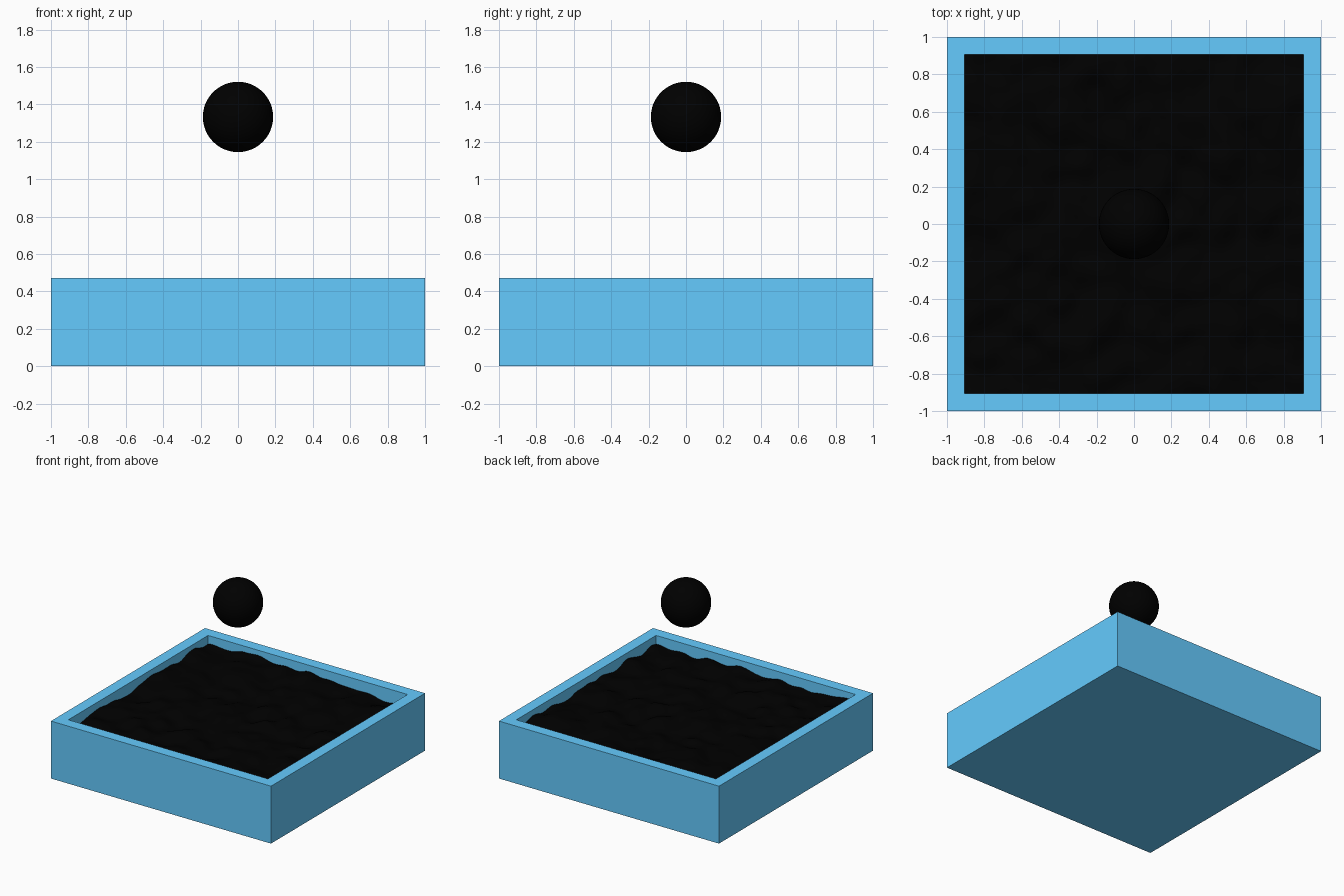
import bpy, bmesh
from mathutils import Vector, noise

if "Cube" in bpy.data.objects:
    bpy.data.objects.remove(bpy.data.objects["Cube"])

HEIGHT, INNER, FLOOR = 0.472, 0.907, 0.09
SURFACE = 0.4


def material(name, color):
    mat = bpy.data.materials.new(name)
    mat.diffuse_color = (*color, 1)
    mat.use_nodes = True
    mat.node_tree.nodes["Principled BSDF"].inputs["Base Color"].default_value = mat.diffuse_color
    return mat


def add_object(name, bm, mat, smooth=False):
    mesh = bpy.data.meshes.new(name)
    bm.normal_update()
    for face in bm.faces:
        face.smooth = smooth
    bm.to_mesh(mesh)
    bm.free()
    mesh.materials.append(mat)
    obj = bpy.data.objects.new(name, mesh)
    bpy.context.collection.objects.link(obj)
    return obj


blue = material("blue", (0.13, 0.6, 1.0))
black = material("black", (0.0, 0.0, 0.0))

# Open tray: box with the top inset, then a sunken floor joined by inner walls
bm = bmesh.new()
bmesh.ops.create_cube(bm, size=1)
for v in bm.verts:
    v.co = Vector((v.co.x * 2, v.co.y * 2, (v.co.z + 0.5) * HEIGHT))
bm.normal_update()
top = next(f for f in bm.faces if f.normal.z > 0.9)
bmesh.ops.inset_region(bm, faces=[top], thickness=1 - INNER, use_even_offset=True)
floor = bmesh.ops.extrude_discrete_faces(bm, faces=[top])["faces"][0]
for v in floor.verts:
    v.co.z = FLOOR
bmesh.ops.recalc_face_normals(bm, faces=bm.faces)
add_object("tray", bm, blue)

# Rippled liquid surface filling the tray
bm = bmesh.new()
bmesh.ops.create_grid(bm, x_segments=128, y_segments=128, size=INNER)
for v in bm.verts:
    p = Vector((v.co.x, v.co.y, 0.37))
    broad = noise.noise(p * 3)
    fine = noise.noise(p * 7 + Vector((5, 2, 1)))
    v.co.z = SURFACE + 0.02 * broad + 0.04 * fine
add_object("liquid_surface", bm, black, smooth=True)

# Ball hovering above the tray
bm = bmesh.new()
bmesh.ops.create_uvsphere(bm, u_segments=48, v_segments=24, radius=0.188)
bmesh.ops.translate(bm, vec=(0, 0, 1.333), verts=bm.verts)
add_object("ball", bm, black, smooth=True)
